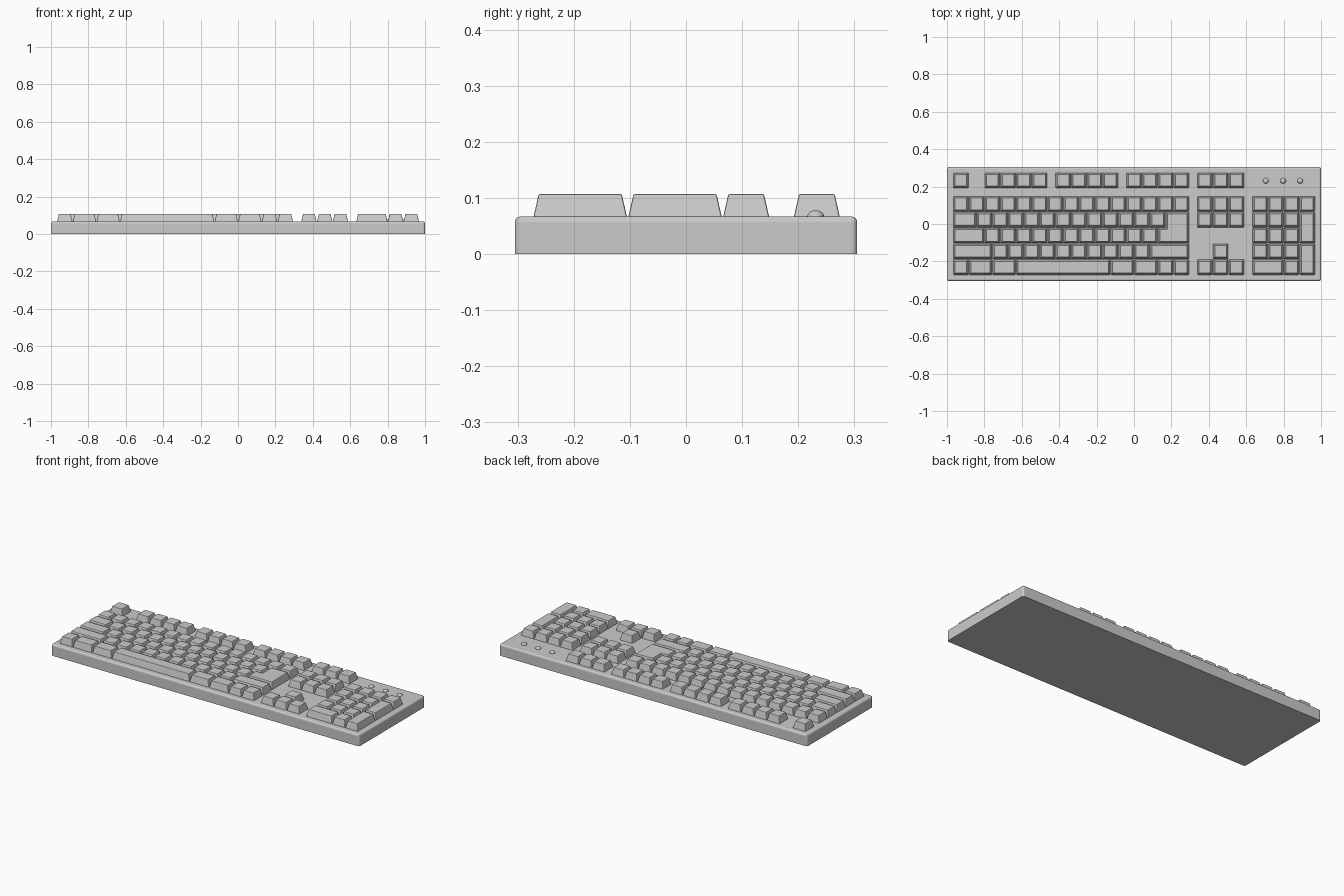
import bpy, bmesh
from mathutils import Vector

if "Cube" in bpy.data.objects:
    bpy.data.objects.remove(bpy.data.objects["Cube"])

U = 0.0842            # key pitch along x
V = 0.0845            # key pitch along y
X0, Y0 = -0.968, -0.273
BODY_TOP, KEY_TOP = 0.067, 0.107
FN = 5.49             # function row position, in row units


def finish(name, bm, bevel, segments):
    bmesh.ops.recalc_face_normals(bm, faces=bm.faces)
    mesh = bpy.data.meshes.new(name)
    bm.to_mesh(mesh)
    bm.free()
    ob = bpy.data.objects.new(name, mesh)
    bpy.context.collection.objects.link(ob)
    if bevel:
        m = ob.modifiers.new("bevel", "BEVEL")
        m.width, m.segments, m.limit_method = bevel, segments, "ANGLE"
        m.angle_limit = 0.6
    return ob


def inset(pts, d):
    # inward offset of a counter-clockwise right-angled outline
    out = []
    for i, p in enumerate(pts):
        a = (p - pts[i - 1]).normalized()
        b = (pts[(i + 1) % len(pts)] - p).normalized()
        out.append(p + d * Vector((-a.y - b.y, a.x + b.x)))
    return out


def add_key(bm, outline):
    # tapered cap standing on the body
    pts = [Vector((X0 + x * U, Y0 + y * V)) for x, y in outline]
    low = [bm.verts.new((p.x, p.y, BODY_TOP - 0.002)) for p in inset(pts, 0.001)]
    top = [bm.verts.new((p.x, p.y, KEY_TOP)) for p in inset(pts, 0.0105)]
    n = len(pts)
    bm.faces.new(low[::-1])
    bm.faces.new(top)
    for i in range(n):
        j = (i + 1) % n
        bm.faces.new((low[i], low[j], top[j], top[i]))


def key_group(name, keys):
    # keys: (x, y, width, height) in key units
    bm = bmesh.new()
    for x, y, w, h in keys:
        add_key(bm, [(x, y), (x + w, y), (x + w, y + h), (x, y + h)])
    return finish(name, bm, 0.003, 2)


def run(x, y, widths):
    keys = []
    for w in widths:
        keys.append((x, y, w, 1))
        x += w
    return keys


# body: slab with rounded top and corner edges, sharp underside
bm = bmesh.new()
bmesh.ops.create_cube(bm, size=1)
for v in bm.verts:
    v.co = (v.co.x * 2, v.co.y * 0.61, (v.co.z + 0.5) * BODY_TOP)
edges = [e for e in bm.edges if max(v.co.z for v in e.verts) > 0.01]
bmesh.ops.bevel(bm, geom=edges, offset=0.01, segments=3, profile=0.5, affect="EDGES")
finish("keyboard_body", bm, 0, 0)

# main block
fn = run(0, FN, [1])
for x in (2, 6.5, 11):
    fn += run(x, FN, [1] * 4)
key_group("function_row", fn)
key_group("number_row", run(0, 4, [1] * 15))
key_group("upper_letter_row", run(0, 3, [1.5] + [1] * 12))
key_group("home_letter_row", run(0, 2, [2] + [1] * 11))
key_group("lower_letter_row", run(0, 1, [2.5] + [1] * 10 + [2.5]))
key_group("space_bar_row", run(0, 0, [1, 1.5, 1.5, 6, 1.5, 1.5, 1, 1]))

# L-shaped enter key
bm = bmesh.new()
add_key(bm, [(13, 2), (15, 2), (15, 4), (13.5, 4), (13.5, 3), (13, 3)])
finish("enter_key", bm, 0.003, 2)

# navigation and arrow keys
nav = []
for y in (FN, 4, 3):
    nav += run(15.5, y, [1] * 3)
key_group("navigation_keys", nav)
key_group("arrow_keys", run(15.5, 0, [1] * 3) + run(16.5, 1, [1]))

# number pad with two tall keys and a wide zero
pad = run(19, 4, [1] * 4) + run(19, 0, [2, 1])
for y in (1, 2, 3):
    pad += run(19, y, [1] * 3)
pad += [(22, 2, 1, 2), (22, 0, 1, 2)]
key_group("number_pad", pad)

# indicator lamps
for i, x in enumerate((0.705, 0.797, 0.888)):
    bpy.ops.mesh.primitive_uv_sphere_add(segments=20, ring_count=10, radius=0.015,
                                         location=(x, 0.231, BODY_TOP))
    lamp = bpy.context.object
    lamp.name = f"indicator_lamp_{i + 1}"
    lamp.scale.z = 0.73
    bpy.ops.object.shade_smooth()
